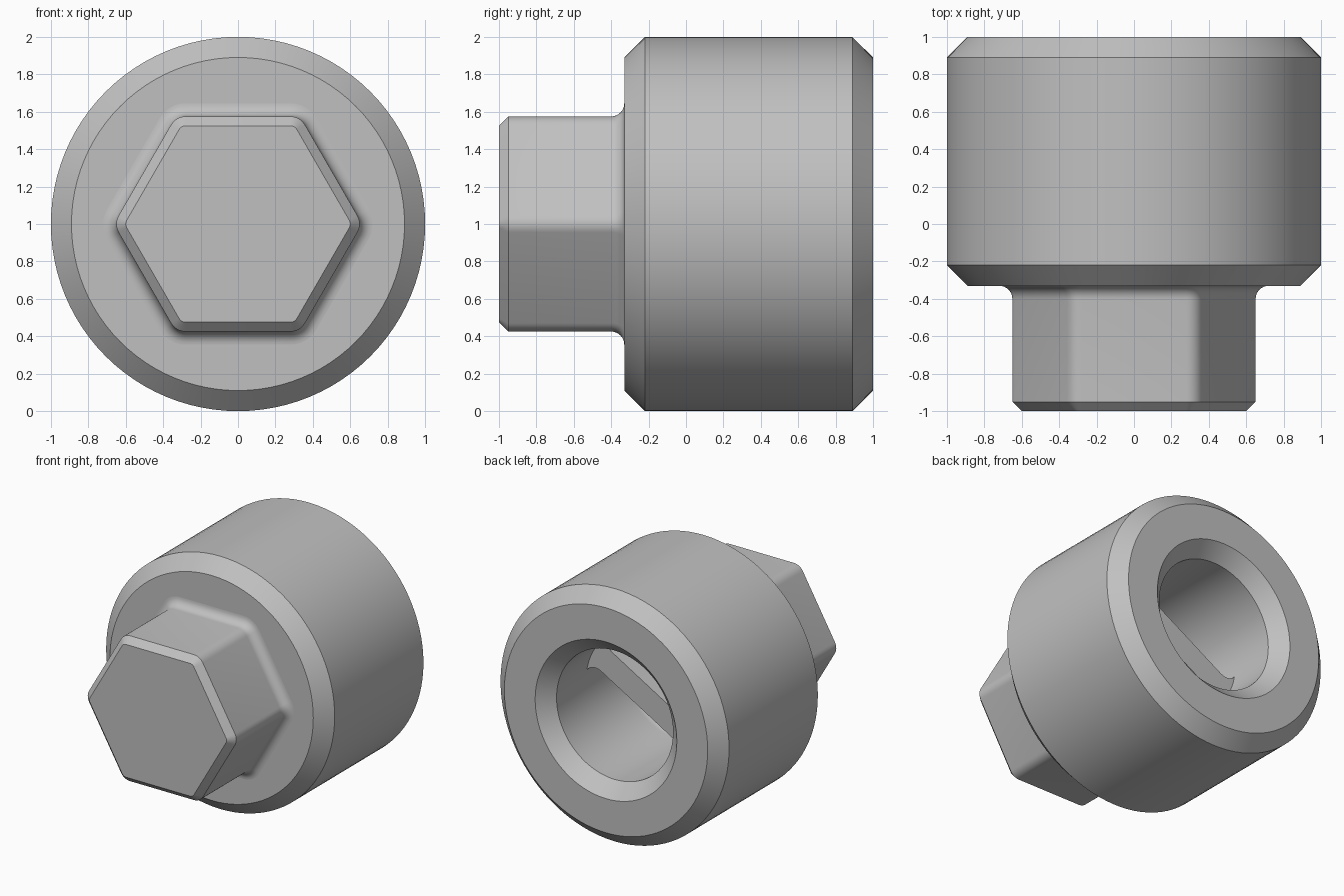
import bpy, bmesh
from math import sin, cos, pi, radians

if "Cube" in bpy.data.objects:
    bpy.data.objects.remove(bpy.data.objects["Cube"], do_unlink=True)

steel = bpy.data.materials.new("plain_grey")
steel.use_nodes = True
GREY = (0.53, 0.53, 0.53, 1)
steel.diffuse_color = GREY
steel.node_tree.nodes["Principled BSDF"].inputs["Base Color"].default_value = GREY


def loft(name, rings):
    """Join equal rings of points by quads, and cap both ends."""
    bm = bmesh.new()
    loops = [[bm.verts.new(p) for p in ring] for ring in rings]
    n = len(loops[0])
    for a, b in zip(loops, loops[1:]):
        for i in range(n):
            j = (i + 1) % n
            bm.faces.new((a[i], a[j], b[j], b[i]))
    bm.faces.new(loops[0])
    bm.faces.new(loops[-1])
    bmesh.ops.recalc_face_normals(bm, faces=bm.faces)
    mesh = bpy.data.meshes.new(name)
    bm.to_mesh(mesh)
    bm.free()
    mesh.materials.append(steel)
    ob = bpy.data.objects.new(name, mesh)
    bpy.context.collection.objects.link(ob)
    bpy.ops.object.select_all(action='DESELECT')
    ob.select_set(True)
    bpy.context.view_layer.objects.active = ob
    bpy.ops.object.shade_smooth_by_angle(angle=radians(30))
    return ob


def arc(steps):
    return [pi / 2 * i / steps for i in range(steps + 1)]


def circle(r, y, n=96):
    return [(r * cos(2 * pi * i / n), y, 1 + r * sin(2 * pi * i / n)) for i in range(n)]


def rounded_hex(grow, y, steps=6):
    """Hexagon with rounded corners, offset outward by grow."""
    apothem, radius = 0.575, 0.09
    centre = (apothem - radius) / cos(pi / 6)
    r = radius + grow
    points = []
    for k in range(6):
        for s in range(steps + 1):
            t = k * pi / 3 + (s / steps - 0.5) * pi / 3
            points.append((centre * cos(k * pi / 3) + r * cos(t), y,
                           1 + centre * sin(k * pi / 3) + r * sin(t)))
    return points


# Round body with chamfered rims and a blind bore open at the back
bore, floor, fillet = 0.51, -0.02, 0.1
profile = [(0.89, -0.33), (1, -0.22), (1, 0.89), (0.89, 1), (0.62, 1), (bore, 0.89)]
profile += [(bore - fillet * (1 - cos(t)), floor + fillet * (1 - sin(t))) for t in arc(6)]
loft("plug_body", [circle(r, y) for r, y in profile])

# Hexagonal head with a chamfered front and a fillet at its root
root = 0.07
head = [rounded_hex(-0.05, -1), rounded_hex(0, -0.95)]
head += [rounded_hex(root * (1 - cos(t)), -0.33 - root + root * sin(t)) for t in arc(8)]
loft("hex_head", head)

# Cross bar in the bore, flared where it meets the wall
half, flare = 0.1, 0.1
quarter = [(0.38 + flare * sin(t), half + flare * (1 - cos(t))) for t in arc(6)]
quarter.append((0.54, half + flare))
side = quarter + [(u, -v) for u, v in reversed(quarter)]
outline = side + [(-u, -v) for u, v in side]
tilt = pi / 6


def bar_ring(y):
    return [(u * cos(tilt) - v * sin(tilt), y, 1 + u * sin(tilt) + v * cos(tilt))
            for u, v in outline]


loft("cross_bar", [bar_ring(0.40), bar_ring(0.52)])
